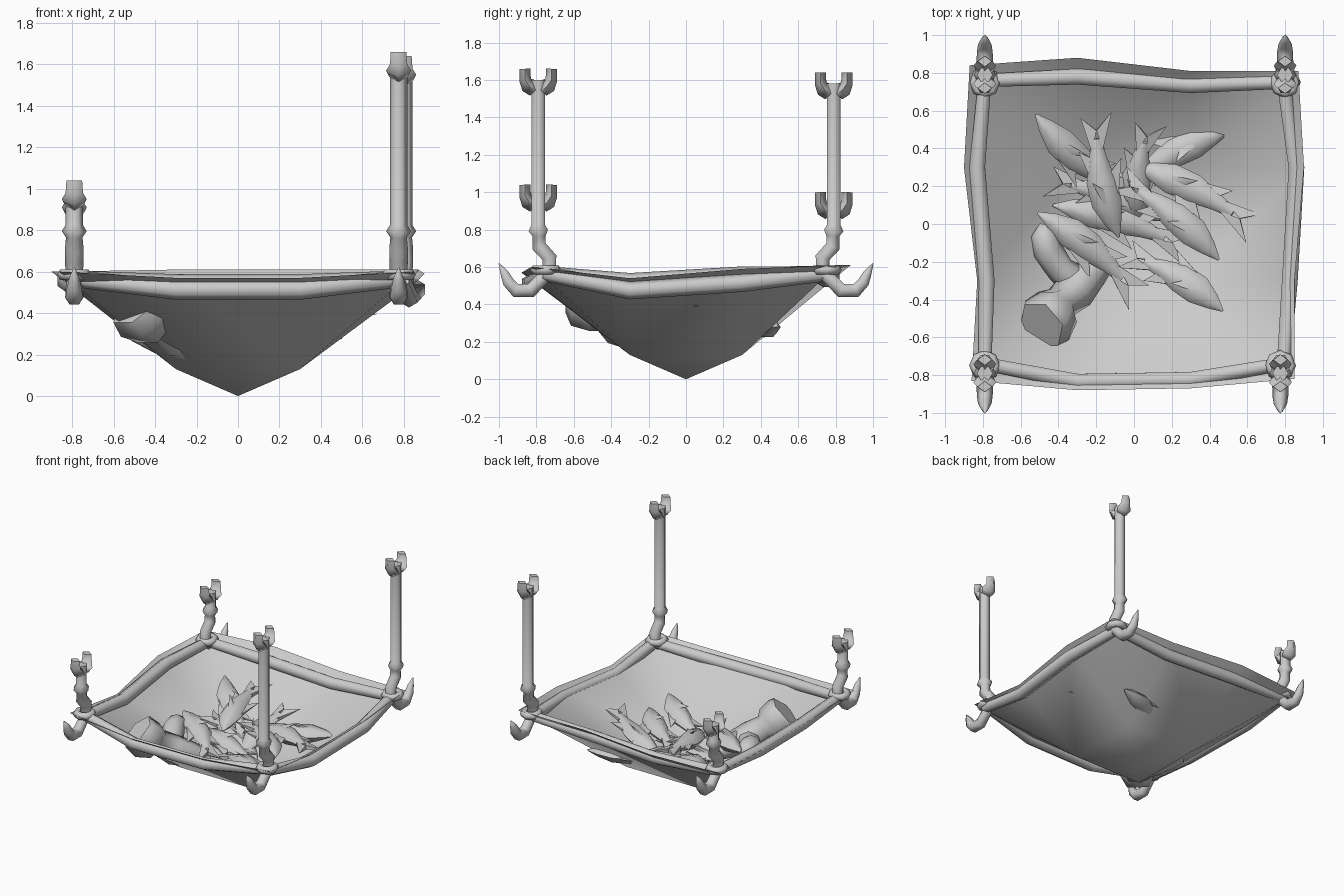
import bpy, bmesh, math
from mathutils import Vector

if "Cube" in bpy.data.objects:
    bpy.data.objects.remove(bpy.data.objects["Cube"])

mat = bpy.data.materials.new("plain grey")
mat.diffuse_color = (0.6, 0.6, 0.6, 1)
mat.use_nodes = True
mat.node_tree.nodes["Principled BSDF"].inputs["Base Color"].default_value = mat.diffuse_color


def finish(bm, name, angle=80, solid=True):
    if solid:
        bmesh.ops.recalc_face_normals(bm, faces=bm.faces)
    me = bpy.data.meshes.new(name)
    bm.to_mesh(me)
    bm.free()
    ob = bpy.data.objects.new(name, me)
    bpy.context.collection.objects.link(ob)
    me.materials.append(mat)
    bpy.ops.object.select_all(action='DESELECT')
    ob.select_set(True)
    bpy.context.view_layer.objects.active = ob
    bpy.ops.object.shade_smooth_by_angle(angle=math.radians(angle))
    return ob


def sweep(bm, pts, radii, n=6, side=(1, 0, 0), flat=1.0, turn=0.0):
    """Closed tube through pts; flat squashes it across the side direction."""
    pts = [Vector(p) for p in pts]
    rings = []
    for i, p in enumerate(pts):
        t = (pts[min(i + 1, len(pts) - 1)] - pts[max(i - 1, 0)]).normalized()
        u = Vector(side)
        u = (u - t * u.dot(t)).normalized()
        v = t.cross(u)
        r = radii[i]
        rings.append([bm.verts.new(p + u * r * math.cos(turn + k * math.tau / n)
                                   + v * r * flat * math.sin(turn + k * math.tau / n))
                      for k in range(n)])
    for a, b in zip(rings, rings[1:]):
        for k in range(n):
            bm.faces.new((a[k], a[(k + 1) % n], b[(k + 1) % n], b[k]))
    bm.faces.new(rings[0][::-1])
    bm.faces.new(rings[-1])


# Sagging sheet: 4 x 4 grid with a low centre point, corners creased diagonally
X = [(-.86, -.83, -.90, -.87), (-.3,) * 4, (.3,) * 4, (.85, .85, .90, .87)]
Y = [(-.83, -.3, .3, .84), (-.88, -.3, .3, .88), (-.87, -.3, .3, .81), (-.82, -.3, .3, .81)]
Z = [(.6, .55, .6, .6), (.57, .13, .13, .61), (.57, .13, .13, .61), (.6, .54, .59, .61)]
bm = bmesh.new()
g = [[bm.verts.new((X[i][j], Y[i][j], Z[i][j])) for j in range(4)] for i in range(4)]
for i in range(3):
    for j in range(3):
        q = [g[i][j], g[i + 1][j], g[i + 1][j + 1], g[i][j + 1]]
        if i == j == 1:
            c = bm.verts.new((0, 0, 0))
            for k in range(4):
                bm.faces.new((q[k], q[(k + 1) % 4], c))
        elif i != 1 and j != 1:
            k = 0 if i == j else 1
            bm.faces.new((q[k], q[k + 1], q[k + 2]))
            bm.faces.new((q[k + 2], q[(k + 3) % 4], q[k]))
        else:
            bm.faces.new(q)
finish(bm, "sheet", 60, solid=False)

# Rolled bars along the four edges
edges = {
    "back": [(-.79, .76, .565), (-.3, .78, .54), (.3, .735, .54), (.79, .75, .565)],
    "front": [(-.79, -.74, .565), (-.3, -.835, .513), (.3, -.825, .513), (.79, -.74, .565)],
    "left": [(-.79, -.76, .565), (-.78, -.3, .52), (-.83, .3, .555), (-.79, .76, .565)],
    "right": [(.79, -.76, .565), (.825, -.3, .475), (.86, .3, .515), (.79, .76, .565)],
}
for name, p in edges.items():
    bm = bmesh.new()
    sweep(bm, p, [.04, .048, .048, .04], 6, (0, 0, 1))
    finish(bm, name + "_edge_roll")

# Corner posts with forked tops, knobs, rings and hooks
for x, s, top, name in ((-.79, -1, 1.04, "front_left"), (-.79, 1, 1.0, "back_left"),
                        (.775, -1, 1.66, "front_right"), (.80, 1, 1.64, "back_right")):
    cap = top - .1
    bm = bmesh.new()
    sweep(bm, [(x, s * .73, .56), (x, s * .73, .65), (x, s * .785, .71), (x, s * .785, .765),
               (x, s * .79, .795), (x, s * .79, .825), (x, s * .79, top - .06)],
          [.04, .045, .045, .04, .06, .042, .042])
    for d in (-1, 1):
        y = s * .79
        sweep(bm, [(x, y + d * .02, cap - .02), (x, y + d * .05, cap + .01),
                   (x, y + d * .07, cap + .04), (x, y + d * .071, top)],
              [.045, .06, .042, .038], 4, flat=.75)
    finish(bm, name + "_post")

    bm = bmesh.new()
    sweep(bm, [(x, s * .70, .585), (x, s * .76, .545), (x, s * .83, .475), (x, s * .91, .475),
               (x, s * .95, .52), (x, s * .972, .57), (x, s * 1.0, .62)],
          [.03, .04, .044, .042, .036, .025, .003])
    finish(bm, name + "_hook")

    bpy.ops.mesh.primitive_torus_add(major_segments=8, minor_segments=6, major_radius=.055,
                                     minor_radius=.028, location=(x, s * .75, .585))
    ring = bpy.context.object
    ring.name = name + "_ring"
    ring.data.materials.append(mat)
    bpy.ops.object.shade_smooth_by_angle(angle=math.radians(80))


def blade(bm, a, b, c, up, th=.012):
    """Fin: a triangle that is thick at its base and sharp at its tip c."""
    lo = [bm.verts.new(p - up * th) for p in (a, b)]
    hi = [bm.verts.new(p + up * th) for p in (a, b)]
    t = bm.verts.new(c)
    bm.faces.new((lo[0], lo[1], t))
    bm.faces.new((hi[1], hi[0], t))
    bm.faces.new((lo[0], t, hi[0]))
    bm.faces.new((lo[1], hi[1], t))
    bm.faces.new((lo[0], hi[0], hi[1], lo[1]))


def fish(i, nose, tail):
    nose, tail = Vector(nose), Vector(tail)
    d = (tail - nose).normalized()
    L = (tail - nose).length
    w = d.cross(Vector((0, 0, 1))).normalized()
    up = w.cross(d)
    bend = .035 if i % 2 else -.035
    at = lambda f: nose + d * L * f + w * bend * math.sin(f * math.pi)
    bm = bmesh.new()
    fr = [0, .13, .3, .5, .7, .86]
    sweep(bm, [at(f) for f in fr], [.006, .045, .08, .078, .047, .026], 6, w, .75)
    # broad forked tail
    root, cleft = at(.76), at(.93)
    for k in (-1, 1):
        blade(bm, root + w * k * .03, cleft, at(1.06) + w * k * .085, up, .016)
    # back and belly fins
    blade(bm, at(.3) + w * .06, at(.55) + w * .05, at(.66) + w * .125, up)
    blade(bm, at(.52) - w * .05, at(.7) - w * .03, at(.78) - w * .10, up)
    # upper side fin
    blade(bm, at(.28) + up * .045, at(.42) + up * .045, at(.52) + up * .09 - w * .05, w)
    finish(bm, "fish_%d" % i, 60)


# Pile of fish: nose and tail positions
for i, (n, t) in enumerate([
        ((-.52, .58, .44), (-.04, .17, .26)),
        ((-.08, -.07, .38), (-.20, .54, .47)),
        ((.50, .49, .28), (-.05, .20, .27)),
        ((.0, .31, .30), (.60, .0, .39)),
        ((.45, -.19, .36), (-.06, .22, .34)),
        ((-.51, .06, .37), (.0, -.36, .31)),
        ((.47, -.46, .36), (-.02, -.17, .25)),
        ((.02, .0, .19), (.08, .50, .38)),
        ((.15, .02, .16), (-.42, .22, .30)),
        ((-.43, .10, .25), (.25, -.12, .20))]):
    fish(i + 1, n, t)

# Old boot: flared shaft, then foot with heel and toe
bm = bmesh.new()
sweep(bm, [(-.49, -.535, .44), (-.46, -.51, .40), (-.405, -.44, .36), (-.385, -.415, .34),
           (-.31, -.35, .28), (-.22, -.25, .23), (-.14, -.17, .18)],
      [.14, .155, .13, .095, .11, .09, .06], 6, (0, 0, 1), turn=math.pi / 6)
finish(bm, "boot_shaft", 60)
bm = bmesh.new()
sweep(bm, [(-.25, -.36, .24), (-.30, -.31, .26), (-.39, -.24, .28), (-.455, -.14, .32),
           (-.475, -.06, .33), (-.47, .0, .33)],
      [.06, .09, .075, .08, .07, .03], 8, (0, 0, 1))
finish(bm, "boot_foot")
